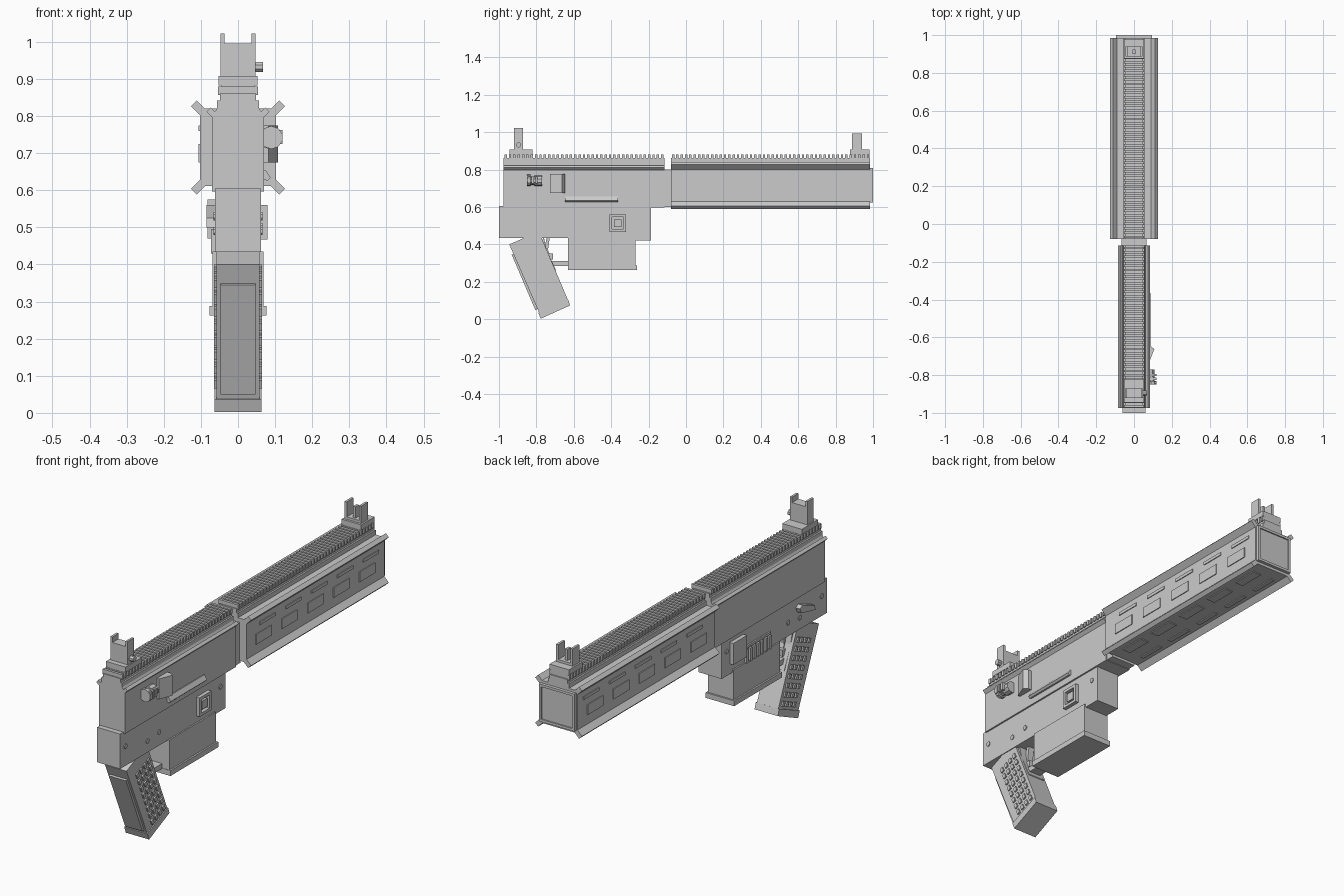
import bpy, bmesh, math
from mathutils import Vector

if "Cube" in bpy.data.objects:
    bpy.data.objects.remove(bpy.data.objects["Cube"])

GREY = bpy.data.materials.new("plain grey")
GREY.diffuse_color = (0.6, 0.6, 0.6, 1)
GREY.use_nodes = True
GREY.node_tree.nodes["Principled BSDF"].inputs["Base Color"].default_value = GREY.diffuse_color


def finish(name, bm):
    bmesh.ops.recalc_face_normals(bm, faces=bm.faces)
    me = bpy.data.meshes.new(name)
    bm.to_mesh(me)
    bm.free()
    me.materials.append(GREY)
    ob = bpy.data.objects.new(name, me)
    bpy.context.collection.objects.link(ob)
    return ob


def add_prism(bm, pts, axis, a, b):
    """Extrude a 2D outline along an axis: x takes (y,z), y takes (x,z), z takes (x,y)."""
    def at(p, t):
        return {"x": (t, p[0], p[1]), "y": (p[0], t, p[1]), "z": (p[0], p[1], t)}[axis]
    lo = [bm.verts.new(at(p, a)) for p in pts]
    hi = [bm.verts.new(at(p, b)) for p in pts]
    bm.faces.new(lo)
    bm.faces.new(hi)
    n = len(pts)
    for i in range(n):
        j = (i + 1) % n
        bm.faces.new((lo[i], lo[j], hi[j], hi[i]))


def prism(name, pts, axis, a, b):
    bm = bmesh.new()
    add_prism(bm, pts, axis, a, b)
    return finish(name, bm)


def boxes(name, items):
    """Each item is x0, x1, y0, y1, z0, z1."""
    bm = bmesh.new()
    for x0, x1, y0, y1, z0, z1 in items:
        add_prism(bm, [(x0, z0), (x1, z0), (x1, z1), (x0, z1)], "y", y0, y1)
    return finish(name, bm)


def circle(cx, cy, r, n):
    return [(cx + r * math.cos(2 * math.pi * (i + .5) / n),
             cy + r * math.sin(2 * math.pi * (i + .5) / n)) for i in range(n)]


def fins(name, centres, out, inn, half, y0, y1):
    """Diagonal strips at the corners, running along y."""
    bm = bmesh.new()
    for cx, cz, dx, dz in centres:
        d = Vector((dx, dz)).normalized()
        n = Vector((-d.y, d.x)) * half
        c = Vector((cx, cz))
        add_prism(bm, [c + d * out + n, c + d * out - n, c - d * inn - n, c - d * inn + n], "y", y0, y1)
    return finish(name, bm)


# Handguard with muzzle cap and corner fins
boxes("handguard", [(-.102, .102, -.08, .985, .612, .82)])
boxes("muzzle_rim", [(s * .09 - .006, s * .09 + .006, .985, 1, .625, .808) for s in (-1, 1)]
      + [(-.084, .084, .985, 1, z, z + .012) for z in (.625, .796)])
boxes("muzzle_plate", [(-.084, .084, .985, .994, .637, .796)])
fins("handguard_fins", [(s * .113, .715 + t * .113, s, t) for s in (-1, 1) for t in (-1, 1)],
     .008, .03, .011, -.08, .985)

# Shallow plates on the sides and bottom of the handguard
plates = []
for k in range(5):
    y = -.01 + k * .2
    for s in (-1, 1):
        x0, x1 = sorted((s * .1, s * .106))
        plates.append((x0, x1, y, y + .12, .675, .725))
        plates.append((x0, x1, y + .03, y + .15, .76, .775))
    plates += [(-.065, -.045, y, y + .13, .608, .614), (.015, .06, y, y + .13, .608, .614)]
boxes("handguard_plates", plates)


# Toothed top rails
def rail(name, y0, y1):
    items = [(-.056, .056, y0, y1, .79, .842), (-.048, .048, y0, y1, .842, .861)]
    n = round((y1 - y0) / .0233)
    step = (y1 - y0) / n
    for i in range(n):
        y = y0 + i * step + step * .2
        items.append((-.054, .054, y, y + step * .55, .856, .88))
    boxes(name, items)


rail("rear_rail", -.975, -.115)
rail("front_rail", -.08, .985)

# Upper receiver
boxes("upper_receiver", [(-.07, .07, -.975, -.115, .597, .798)])
boxes("barrel_collar", [(-.065, .065, -.12, -.075, .6, .8)])
prism("upper_shoulder", [(-.07, .798), (.07, .798), (.056, .822), (-.056, .822)], "y", -.975, -.115)
fins("receiver_fins", [(s * .072, .81, s, 1) for s in (-1, 1)], .01, .02, .008, -.975, -.115)

# Lower receiver with magazine well
prism("lower_receiver", [(-1, .604), (-1, .433), (-.63, .433), (-.63, .42), (-.187, .42), (-.187, .604)],
      "x", -.062, .062)

# Magazine
boxes("magazine", [(-.069, .069, -.63, -.27, .285, .435)])
boxes("magazine_base", [(-.077, .077, -.632, -.262, .262, .288)])

# Grip, tilted backwards
prism("grip", [(-.945, .4), (-.86, .437), (-.773, .437), (-.63, .1), (-.785, .034)], "x", -.058, .058)
prism("grip_base", [(-.79, .036), (-.63, .104), (-.62, .073), (-.777, .003)], "x", -.063, .063)
prism("grip_back_plate", [(-.932, .345), (-.918, .35), (-.79, .055), (-.806, .05)], "x", -.047, .047)
prism("grip_step", [(-.76, .437), (-.745, .37), (-.695, .262), (-.71, .25), (-.78, .4)], "x", -.045, .045)
down, across = Vector((.39, -.92)), Vector((.92, .39))
bm = bmesh.new()
for r in range(8):
    for c in range(4):
        p = Vector((-.915, .372)) + down * (.04 + r * .042) + across * (.038 + c * .031)
        q = [p + down * u * .0115 + across * v * .0085 for u, v in ((-1, -1), (1, -1), (1, 1), (-1, 1))]
        for s in (-1, 1):
            add_prism(bm, q, "x", s * .055, s * .065)
finish("grip_studs", bm)

# Trigger and its guard
prism("trigger", [(-.745, .44), (-.728, .44), (-.738, .37), (-.72, .325), (-.735, .32), (-.757, .37)],
      "x", -.015, .015)
boxes("trigger_guard", [(-.03, .03, -.73, -.62, .285, .31), (-.025, .025, -.75, -.712, .318, .35)])

# Forward assist on the right side
prism("assist_housing", circle(.082, .74, .028, 10), "y", -.81, -.77)
prism("assist_stem", circle(.088, .74, .022, 10), "y", -.835, -.80)
prism("assist_button", circle(.09, .742, .031, 10), "y", -.85, -.832)
boxes("assist_teeth", [(.085, .12, -.845 + i * .02, -.833 + i * .02, .725, .762) for i in range(3)])

# Case deflector, port cover and magazine catch on the right side
prism("case_deflector", [(.06, -.727), (.082, -.727), (.108, -.662), (.088, -.647), (.06, -.647)],
      "z", .675, .775)
prism("port_cover", [(.06, .63), (.08, .626), (.088, .634), (.074, .655), (.06, .655)], "y", -.647, -.364)
boxes("magazine_catch", [(.05, .08, -.41, -.396, .467, .56), (.05, .08, -.334, -.32, .467, .56),
                         (.05, .08, -.396, -.334, .467, .481), (.05, .08, -.396, -.334, .546, .56),
                         (.05, .076, -.385, -.345, .493, .534)])

# Bolt catch paddle, ribs and selector lever on the left side
boxes("bolt_catch", [(-.082, -.05, -.355, -.25, .47, .575)])
boxes("catch_ribs", [(-.073, -.05, -.56 + i * .03, -.543 + i * .03, .43, .495) for i in range(7)]
      + [(-.069, -.05, -.56, -.355, .5, .512)])
prism("selector_lever", [(-.88, .5), (-.77, .525), (-.76, .55), (-.78, .56), (-.875, .525)], "x", -.085, -.05)

# Pins through the lower receiver
bm = bmesh.new()
for y, z in ((-.96, .53), (-.79, .49), (-.7, .5), (-.225, .54)):
    add_prism(bm, circle(y, z, .012, 8), "x", -.066, .066)
finish("receiver_pins", bm)

# Rear sight
boxes("rear_sight_base", [(-.053, .053, -.945, -.82, .882, .908), (-.045, .045, -.945, -.82, .86, .885)])
boxes("rear_sight", [(-.047, .047, -.92, -.872, .905, .995), (-.047, -.036, -.92, -.872, .99, 1.022),
                     (.036, .047, -.92, -.872, .99, 1.022)])
prism("rear_sight_knob", circle(-.895, .932, .014, 8), "x", .045, .068)

# Front sight
boxes("front_sight_base", [(-.053, .053, .877, .98, .882, .908), (-.045, .045, .877, .98, .86, .885)])
boxes("front_sight", [(-.045, -.033, .888, .94, .905, .993), (.033, .045, .888, .94, .905, .993),
                      (-.007, .007, .9, .925, .905, .975), (-.033, .033, .888, .94, .905, .92)])
